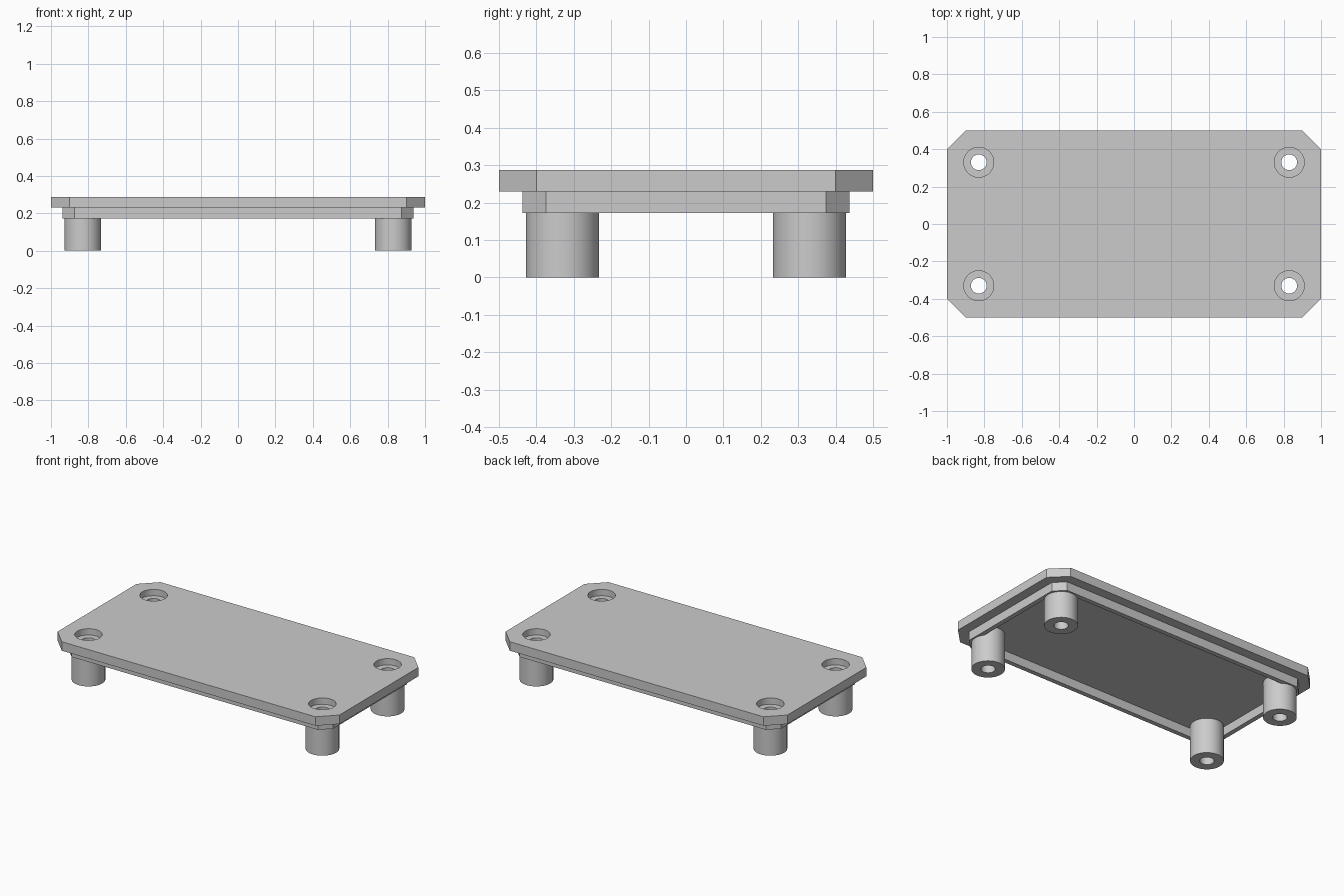
import bpy
import bmesh
import math

if "Cube" in bpy.data.objects:
    bpy.data.objects.remove(bpy.data.objects["Cube"], do_unlink=True)

# Main dimensions
HALF_X, HALF_Y, CHAMFER = 1.0, 0.5, 0.1
LIP_Z, PLATE_Z, TOP_Z = 0.173, 0.23, 0.2875
POST_X, POST_Y, POST_R = 0.83, 0.33, 0.098
BORE_R, SINK_R, SINK_Z = 0.042, 0.08, 0.247
SIDES = 48

grey = bpy.data.materials.new("plain grey")
grey.use_nodes = True
grey.diffuse_color = (0.6, 0.6, 0.6, 1)
grey.node_tree.nodes["Principled BSDF"].inputs["Base Color"].default_value = (0.6, 0.6, 0.6, 1)


def make_object(name, bm):
    bmesh.ops.recalc_face_normals(bm, faces=bm.faces)
    mesh = bpy.data.meshes.new(name)
    bm.to_mesh(mesh)
    bm.free()
    mesh.materials.append(grey)
    obj = bpy.data.objects.new(name, mesh)
    bpy.context.scene.collection.objects.link(obj)
    return obj


def activate(obj):
    bpy.ops.object.select_all(action='DESELECT')
    obj.select_set(True)
    bpy.context.view_layer.objects.active = obj


def outline(inset):
    """Chamfered rectangle, moved inward evenly by inset."""
    x, y = HALF_X - inset, HALF_Y - inset
    c = CHAMFER - inset * (2 - math.sqrt(2))
    return [(x - c, y), (x, y - c), (x, c - y), (x - c, -y),
            (c - x, -y), (-x, c - y), (-x, y - c), (c - x, y)]


def ring_of_verts(bm, points, z):
    return [bm.verts.new((x, y, z)) for x, y in points]


def circle(radius, cx, cy):
    return [(cx + radius * math.cos(math.tau * i / SIDES),
             cy + radius * math.sin(math.tau * i / SIDES)) for i in range(SIDES)]


def bridge(bm, a, b):
    for i in range(len(a)):
        j = (i + 1) % len(a)
        bm.faces.new((a[i], a[j], b[j], b[i]))


def loft(name, sections, closed):
    """Join (points, z) sections; closed loops back to the first, else caps both ends."""
    bm = bmesh.new()
    rings = [ring_of_verts(bm, pts, z) for pts, z in sections]
    for a, b in zip(rings, rings[1:]):
        bridge(bm, a, b)
    if closed:
        bridge(bm, rings[-1], rings[0])
    else:
        bm.faces.new(rings[0])
        bm.faces.new(rings[-1])
    return make_object(name, bm)


# Top plate with chamfered corners
plate = loft("top_plate", [(outline(0), PLATE_Z), (outline(0), TOP_Z)], False)

# Thin locating lip under the plate
inner, outer = outline(0.0925), outline(0.0625)
loft("locating_lip", [(inner, LIP_Z), (outer, LIP_Z), (outer, PLATE_Z), (inner, PLATE_Z)], True)

# Corner posts and their counterbored screw holes
for side, sx in (("left", 1), ("right", -1)):
    for end, sy in (("front", -1), ("back", 1)):
        cx, cy = sx * POST_X, sy * POST_Y
        bore, wall = circle(BORE_R, cx, cy), circle(POST_R, cx, cy)
        sink = circle(SINK_R, cx, cy)
        post = loft(f"{end}_{side}_post",
                    [(bore, 0), (wall, 0), (wall, PLATE_Z), (bore, PLATE_Z)], True)
        activate(post)
        bpy.ops.object.shade_smooth_by_angle(angle=math.radians(30))

        cutter = loft("hole_cutter", [(bore, PLATE_Z - 0.1), (bore, SINK_Z),
                                      (sink, SINK_Z), (sink, TOP_Z + 0.1)], False)
        cutter.hide_render = True
        cut = plate.modifiers.new("screw_hole", 'BOOLEAN')
        cut.operation = 'DIFFERENCE'
        cut.solver = 'EXACT'
        cut.object = cutter
        activate(plate)
        bpy.ops.object.modifier_apply(modifier=cut.name)
        bpy.data.objects.remove(cutter, do_unlink=True)

activate(plate)
bpy.ops.object.shade_smooth_by_angle(angle=math.radians(30))
